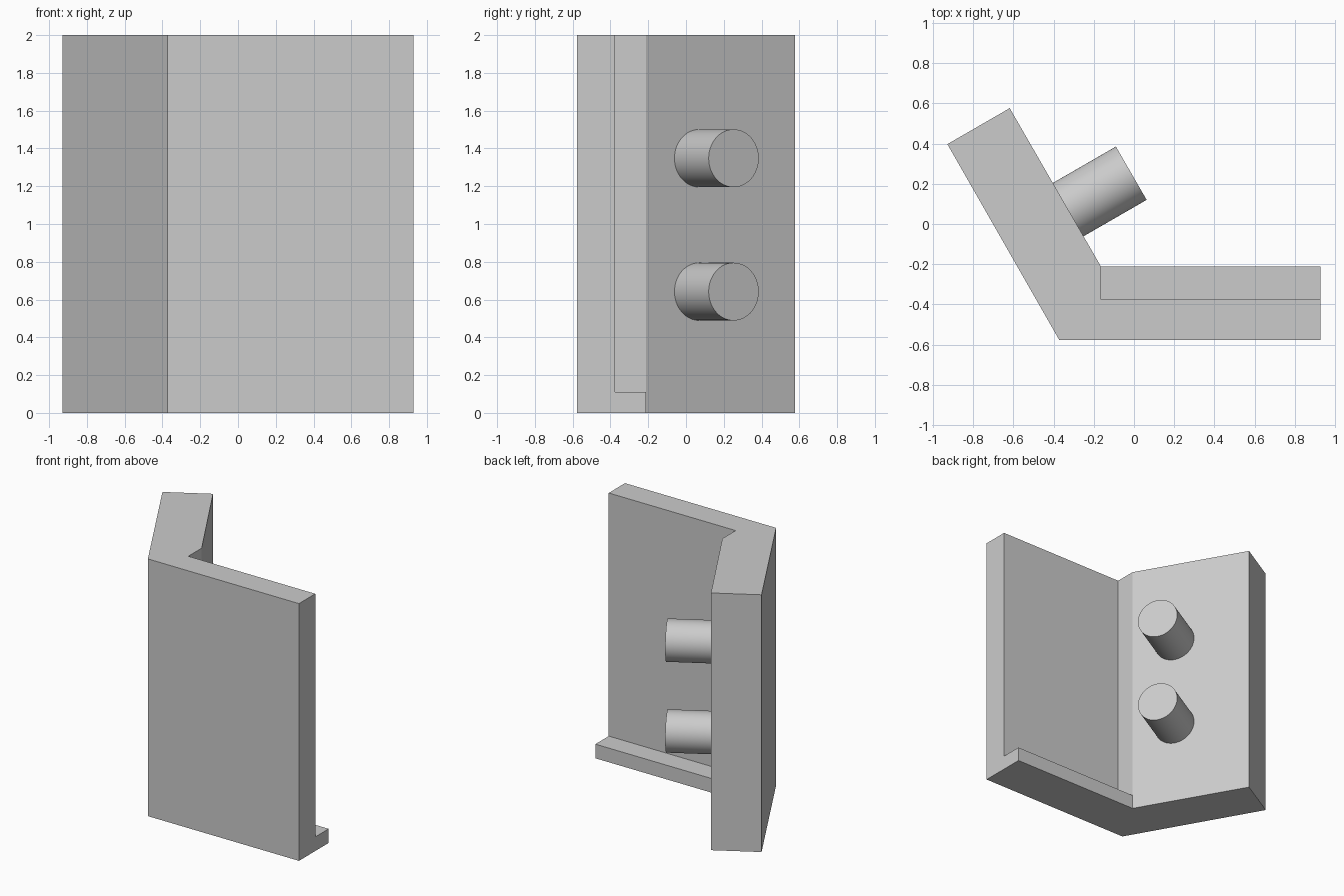
import bpy
import bmesh
import math
from mathutils import Matrix, Vector

cube = bpy.data.objects.get("Cube")
if cube:
    bpy.data.objects.remove(cube, do_unlink=True)

HEIGHT = 2.0
LEDGE_HEIGHT = 0.11
PEG_RADIUS = 0.153
PEG_LENGTH = 0.363

grey = bpy.data.materials.new("plain grey")
grey.use_nodes = True
colour = (0.6, 0.6, 0.6, 1)
grey.diffuse_color = colour
grey.node_tree.nodes["Principled BSDF"].inputs["Base Color"].default_value = colour


def add_object(name, bm):
    bmesh.ops.recalc_face_normals(bm, faces=bm.faces)
    mesh = bpy.data.meshes.new(name)
    bm.to_mesh(mesh)
    bm.free()
    mesh.materials.append(grey)
    obj = bpy.data.objects.new(name, mesh)
    bpy.context.collection.objects.link(obj)
    return obj


def prism(name, outline, height):
    """Extrude a plan outline upward from the floor."""
    bm = bmesh.new()
    base = bm.faces.new([bm.verts.new((x, y, 0)) for x, y in outline])
    top = bmesh.ops.extrude_face_region(bm, geom=[base], use_keep_orig=True)
    verts = [v for v in top["geom"] if isinstance(v, bmesh.types.BMVert)]
    bmesh.ops.translate(bm, verts=verts, vec=(0, 0, height))
    return add_object(name, bm)


# Bent wall: thin straight wing, step at the bend, thick angled wing
prism("bent_wall", [(-0.928, 0.397), (-0.372, -0.576), (0.928, -0.576),
                    (0.928, -0.376), (-0.164, -0.376), (-0.164, -0.212),
                    (-0.618, 0.576)], HEIGHT)

# Low ledge along the foot of the straight wing
prism("foot_ledge", [(-0.164, -0.376), (0.928, -0.376),
                     (0.928, -0.212), (-0.164, -0.212)], LEDGE_HEIGHT)

# Two round pegs square to the inner face of the angled wing
axis = Vector((math.cos(math.radians(30)), math.sin(math.radians(30)), 0))
turn = axis.to_track_quat("Z", "Y").to_matrix().to_4x4()
for name, z in (("lower_peg", 0.642), ("upper_peg", 1.348)):
    centre = Vector((-0.328, 0.071, z)) + axis * PEG_LENGTH / 2
    bm = bmesh.new()
    bmesh.ops.create_cone(bm, cap_ends=True, segments=64, radius1=PEG_RADIUS,
                          radius2=PEG_RADIUS, depth=PEG_LENGTH,
                          matrix=Matrix.Translation(centre) @ turn)
    peg = add_object(name, bm)
    bpy.ops.object.select_all(action="DESELECT")
    peg.select_set(True)
    bpy.context.view_layer.objects.active = peg
    bpy.ops.object.shade_smooth_by_angle(angle=math.radians(30))
